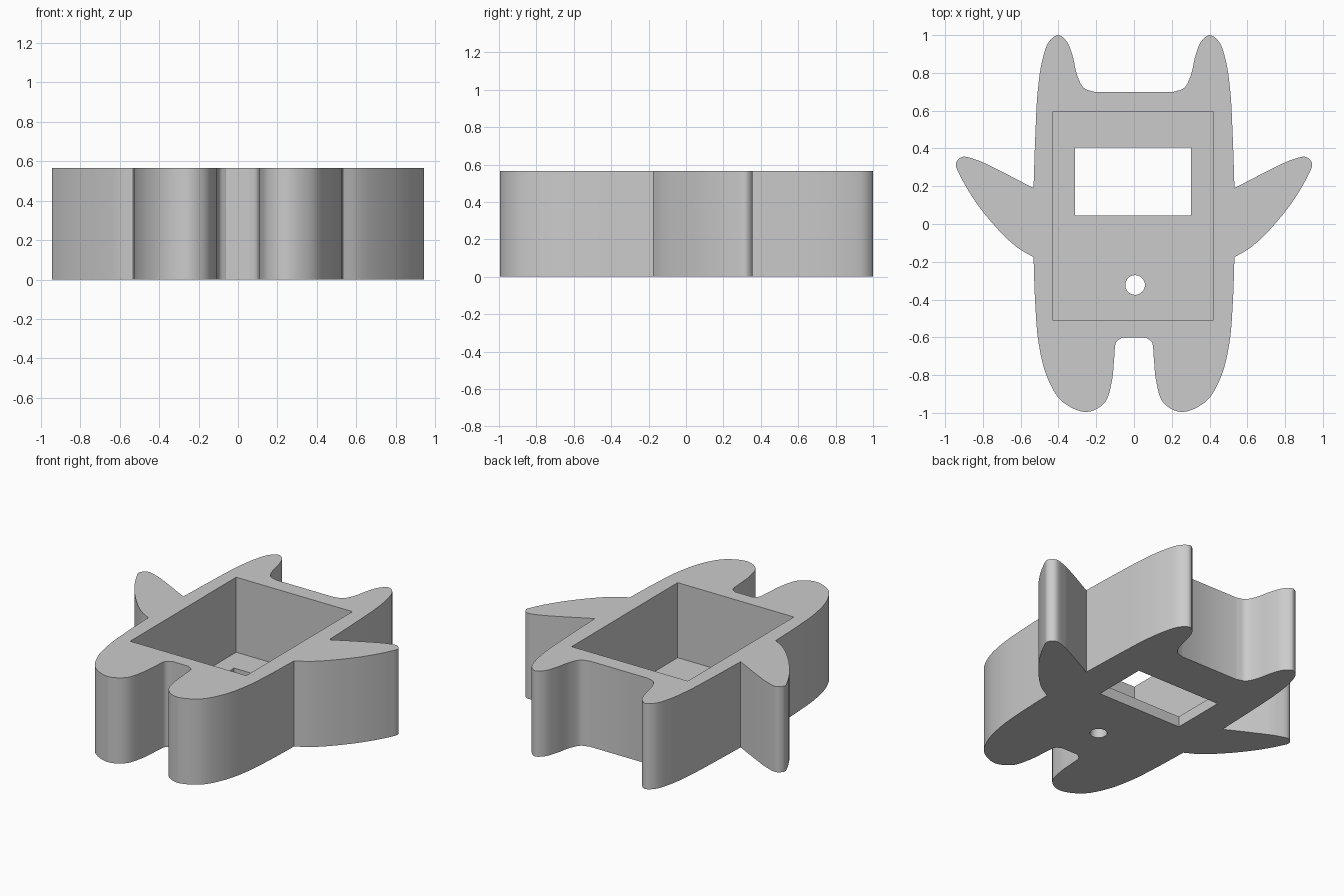
import bpy
import bmesh
from math import radians
from mathutils import Vector, Matrix

HEIGHT = 0.565
FLOOR = 0.07

default_cube = bpy.data.objects.get("Cube")
if default_cube:
    bpy.data.objects.remove(default_cube, do_unlink=True)

grey = bpy.data.materials.new("plain grey")
grey.use_nodes = True
colour = (0.6, 0.6, 0.6, 1)
grey.diffuse_color = colour
grey.node_tree.nodes["Principled BSDF"].inputs["Base Color"].default_value = colour

# Half outline in smooth runs; the runs meet at sharp corners
ear_run = [(0.21, 0.7), (0.265, 0.72), (0.3, 0.785), (0.325, 0.89), (0.355, 0.965),
           (0.4, 1), (0.45, 0.965), (0.487, 0.86), (0.51, 0.7), (0.522, 0.48), (0.532, 0.19)]
arm_run = [(0.532, 0.19), (0.72, 0.287), (0.83, 0.338), (0.91, 0.355), (0.943, 0.32),
           (0.92, 0.255), (0.83, 0.105), (0.7, -0.05), (0.61, -0.13), (0.532, -0.175)]
leg_run = [(0.532, -0.175), (0.523, -0.42), (0.505, -0.63), (0.46, -0.81), (0.38, -0.94),
           (0.25, -0.995), (0.155, -0.945), (0.117, -0.83), (0.104, -0.7), (0.094, -0.625),
           (0.06, -0.6)]


def smooth_run(points, steps=8):
    """Sample a centripetal spline through the points."""
    p = [Vector(q) for q in points]
    p = [2 * p[0] - p[1]] + p + [2 * p[-1] - p[-2]]
    result = []
    for a, b, c, d in zip(p, p[1:], p[2:], p[3:]):
        u, v, w = ((b - a).length ** 0.5, (c - b).length ** 0.5, (d - c).length ** 0.5)
        start = (c - b) + v * ((b - a) / u - (c - a) / (u + v))
        end = (c - b) + v * ((d - c) / w - (d - b) / (v + w))
        for i in range(steps):
            t = i / steps
            result.append(b + start * t + (3 * (c - b) - 2 * start - end) * t ** 2
                          + (start + end - 2 * (c - b)) * t ** 3)
    return result + [p[-2]]


def make_object(name, bm):
    bmesh.ops.recalc_face_normals(bm, faces=bm.faces)
    mesh = bpy.data.meshes.new(name)
    bm.to_mesh(mesh)
    bm.free()
    mesh.materials.append(grey)
    obj = bpy.data.objects.new(name, mesh)
    bpy.context.collection.objects.link(obj)
    return obj


def box_cutter(name, low, high):
    low, high = Vector(low), Vector(high)
    bm = bmesh.new()
    bmesh.ops.create_cube(bm, size=1, matrix=Matrix.Translation((low + high) / 2)
                          @ Matrix.Diagonal((*(high - low), 1)))
    return make_object(name, bm)


# Body: mirrored outline extruded upward
half = smooth_run(ear_run) + smooth_run(arm_run)[1:] + smooth_run(leg_run)[1:]
outline = half + [Vector((-p.x, p.y)) for p in reversed(half)]
bm = bmesh.new()
base = bm.faces.new([bm.verts.new((p.x, p.y, 0)) for p in outline])
top = bmesh.ops.extrude_face_region(bm, geom=[base], use_keep_orig=True)["geom"]
bmesh.ops.translate(bm, vec=(0, 0, HEIGHT),
                    verts=[v for v in top if isinstance(v, bmesh.types.BMVert)])
body = make_object("body_case", bm)

# Cutters: deep pocket, screen window and round button hole
pocket = box_cutter("pocket_cutter", (-0.43, -0.51, FLOOR), (0.418, 0.595, 1))
window = box_cutter("window_cutter", (-0.312, 0.045, -1), (0.302, 0.405, 0.3))
bm = bmesh.new()
bmesh.ops.create_cone(bm, cap_ends=True, segments=48, radius1=0.052, radius2=0.052,
                      depth=0.6, matrix=Matrix.Translation((0.006, -0.323, 0)))
button_hole = make_object("button_hole_cutter", bm)

bpy.ops.object.select_all(action="DESELECT")
bpy.context.view_layer.objects.active = body
body.select_set(True)
for cutter in (pocket, window, button_hole):
    cut = body.modifiers.new(cutter.name, "BOOLEAN")
    cut.operation = "DIFFERENCE"
    cut.solver = "EXACT"
    cut.object = cutter
    bpy.ops.object.modifier_apply(modifier=cut.name)
    bpy.data.objects.remove(cutter, do_unlink=True)

bpy.ops.object.shade_smooth_by_angle(angle=radians(30))
